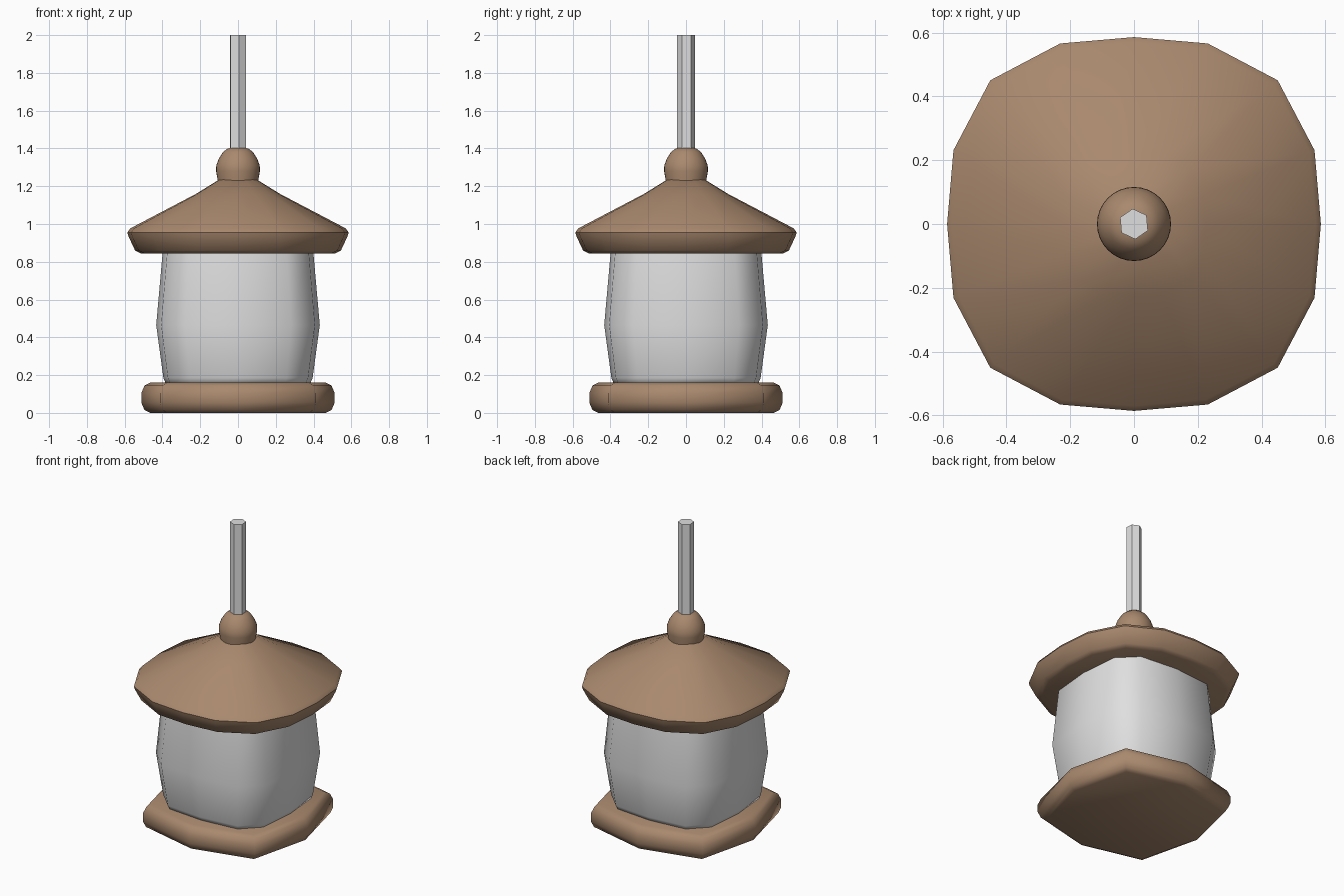
import bpy
import bmesh
from math import cos, sin, radians, pi

cube = bpy.data.objects.get("Cube")
if cube:
    bpy.data.objects.remove(cube, do_unlink=True)


def make_material(name, colour):
    mat = bpy.data.materials.new(name)
    mat.use_nodes = True
    mat.diffuse_color = (*colour, 1)
    mat.node_tree.nodes["Principled BSDF"].inputs["Base Color"].default_value = (*colour, 1)
    return mat


brown = make_material("warm brown", (0.40, 0.25, 0.155))
pale = make_material("pale grey", (0.74, 0.74, 0.74))


def four_fold(quarter):
    """Repeat a quarter of an outline by turning it about z."""
    outline = []
    for _ in range(4):
        outline += quarter
        quarter = [(-y, x) for x, y in quarter]
    return outline


def circle(sides, turn=0):
    return [(cos(turn + 2 * pi * i / sides), sin(turn + 2 * pi * i / sides))
            for i in range(sides)]


def loft(name, outline, profile, mat, angle):
    """Stack scaled copies of an outline along (size, height) pairs."""
    bm = bmesh.new()
    rings = [[bm.verts.new((x * r, y * r, z)) for x, y in outline] for r, z in profile]
    n = len(outline)
    for low, high in zip(rings, rings[1:]):
        for i in range(n):
            j = (i + 1) % n
            bm.faces.new((low[i], low[j], high[j], high[i]))
    bm.faces.new(rings[0][::-1])
    bm.faces.new(rings[-1])
    mesh = bpy.data.meshes.new(name)
    bm.to_mesh(mesh)
    bm.free()
    mesh.materials.append(mat)
    obj = bpy.data.objects.new(name, mesh)
    bpy.context.collection.objects.link(obj)
    bpy.ops.object.select_all(action="DESELECT")
    obj.select_set(True)
    bpy.context.view_layer.objects.active = obj
    bpy.ops.object.shade_smooth_by_angle(angle=radians(angle))
    return obj


# Rounded-square outlines of unit half width
base_outline = four_fold([(1, 0), (0.805, 0.805)])
body_outline = four_fold([(1, 0), (0.94, 0.65), (0.65, 0.94)])
roof_outline = four_fold([(1, 0), (0.966, 0.395), (0.769, 0.769), (0.395, 0.966)])

# Base slab with rounded rim
loft("base", base_outline,
     [(0.465, 0), (0.495, 0.015), (0.512, 0.055), (0.512, 0.105),
      (0.495, 0.145), (0.465, 0.16)], brown, 70)

# Bulging lantern body
loft("lantern_body", body_outline,
     [(0.38, 0.15), (0.395, 0.185), (0.433, 0.465), (0.398, 0.86)], pale, 70)

# Sloped roof with bevelled eaves
loft("roof", roof_outline,
     [(0.515, 0.845), (0.545, 0.86), (0.58, 0.935), (0.586, 0.955),
      (0.57, 0.977), (0.225, 1.158), (0.10, 1.235)], brown, 50)

# Rounded knob on the roof
loft("roof_knob", circle(32),
     [(0.107, 1.21), (0.109, 1.24), (0.116, 1.28), (0.115, 1.31), (0.102, 1.345),
      (0.08, 1.38), (0.058, 1.398), (0.03, 1.405)], brown, 60)

# Six-sided hanging rod
loft("hanging_rod", circle(6, radians(95)), [(0.048, 1.38), (0.048, 2)], pale, 30)
